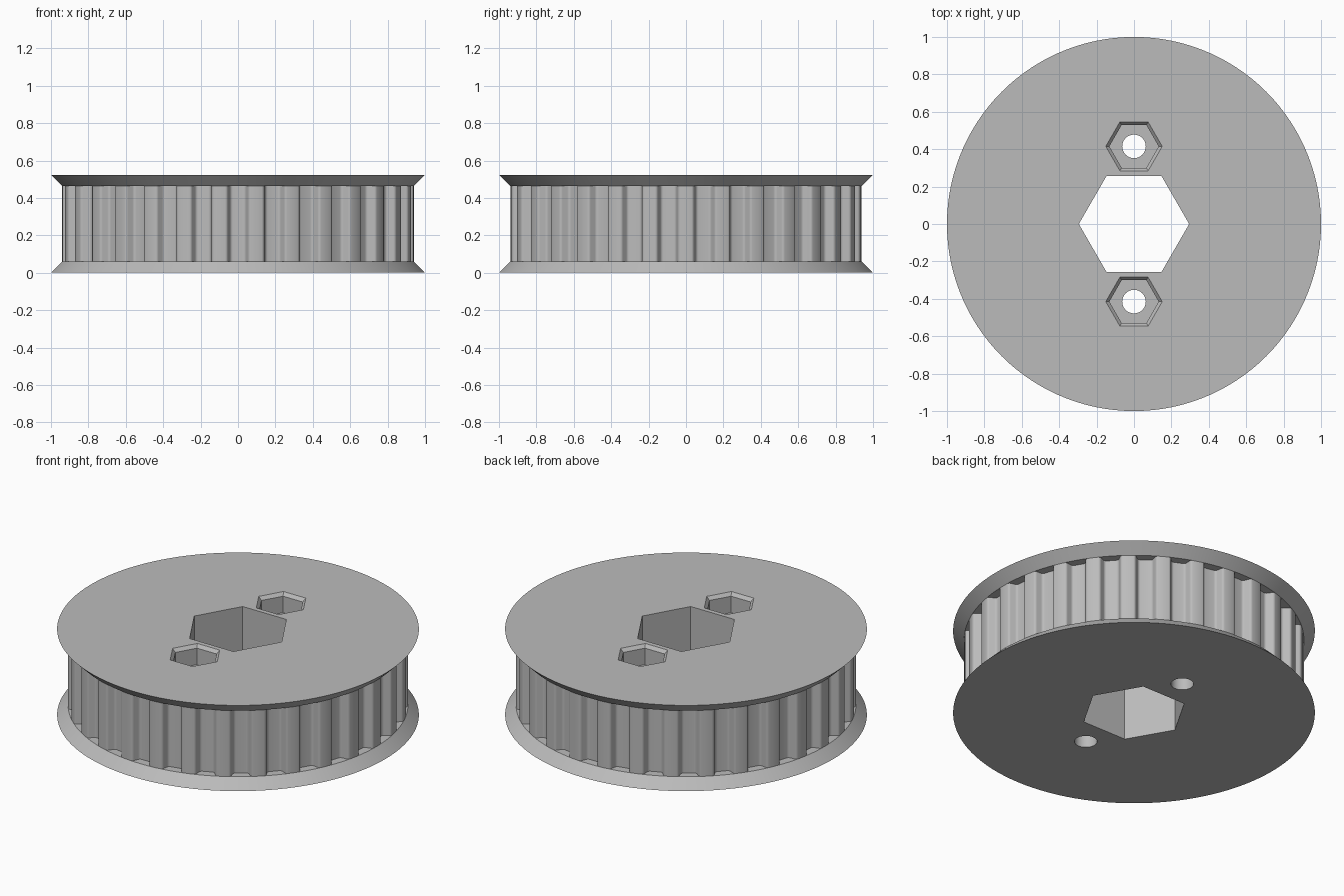
import bpy, bmesh, math
from mathutils import Matrix, Vector

cube = bpy.data.objects.get("Cube")
if cube:
    bpy.data.objects.remove(cube, do_unlink=True)

TEETH, RIM, BELT = 30, 1.0, 0.94
FLANGE, HEIGHT = 0.06, 0.523
TOP = HEIGHT - FLANGE

grey = bpy.data.materials.new("plain_grey")
grey.use_nodes = True
colour = (0.5, 0.5, 0.5, 1)
grey.diffuse_color = colour
grey.node_tree.nodes["Principled BSDF"].inputs["Base Color"].default_value = colour


def make_object(name, bm):
    bmesh.ops.recalc_face_normals(bm, faces=bm.faces)
    mesh = bpy.data.meshes.new(name)
    bm.to_mesh(mesh)
    bm.free()
    mesh.materials.append(grey)
    obj = bpy.data.objects.new(name, mesh)
    bpy.context.collection.objects.link(obj)
    return obj


def loft(bm, rings):
    """Close a stack of matching point rings into a solid."""
    loops = [[bm.verts.new(p) for p in ring] for ring in rings]
    bm.faces.new(loops[0])
    bm.faces.new(loops[-1])
    n = len(loops[0])
    for low, high in zip(loops, loops[1:]):
        for i in range(n):
            j = (i + 1) % n
            bm.faces.new((low[i], low[j], high[j], high[i]))


def ring(radius, z, sides, y=0):
    return [Vector((radius * math.cos(math.tau * i / sides),
                    y + radius * math.sin(math.tau * i / sides), z))
            for i in range(sides)]


# Drum with a flared flange at each end
bm = bmesh.new()
loft(bm, [ring(r, z, TEETH * 4) for r, z in
          ((RIM, 0), (BELT, FLANGE), (BELT, TOP), (RIM, HEIGHT))])
pulley = make_object("toothed_pulley", bm)

# Rounded trapezoid grooves: half profile as (half width, depth)
half = [(0.070, -0.03), (0.070, 0), (0.0645, 0.001), (0.0597, 0.003),
        (0.056, 0.0064), (0.0533, 0.011), (0.0432, 0.037), (0.0405, 0.0415),
        (0.0367, 0.045), (0.032, 0.0472), (0.0267, 0.048)]
profile = half + [(-w, d) for w, d in reversed(half)]
mouth = math.sqrt(BELT ** 2 - half[0][0] ** 2)
bm = bmesh.new()
for k in range(TEETH):
    turn = Matrix.Rotation(math.tau * (k + 0.5) / TEETH, 3, "Z")
    loft(bm, [[turn @ Vector((mouth - d, w, z)) for w, d in profile]
              for z in (FLANGE, TOP)])
grooves = make_object("groove_cutter", bm)

# Hexagonal shaft bore
bm = bmesh.new()
loft(bm, [ring(0.295, z, 6) for z in (-0.1, HEIGHT + 0.1)])
bore = make_object("bore_cutter", bm)
cutters = [grooves, bore]

# Chamfered nut pockets and the bolt holes under them
for side, y in (("back", 0.415), ("front", -0.415)):
    bm = bmesh.new()
    loft(bm, [ring(r, HEIGHT + z, 6, y) for r, z in
              ((0.132, -0.12), (0.132, -0.02), (0.151, 0), (0.17, 0.02))])
    cutters.append(make_object(side + "_nut_cutter", bm))
    bm = bmesh.new()
    loft(bm, [ring(0.063, z, 32, y) for z in (-0.1, HEIGHT - 0.06)])
    cutters.append(make_object(side + "_bolt_cutter", bm))

# Cut everything out of the drum
bpy.context.view_layer.objects.active = pulley
pulley.select_set(True)
for cutter in cutters:
    mod = pulley.modifiers.new(cutter.name, "BOOLEAN")
    mod.operation = "DIFFERENCE"
    mod.solver = "EXACT"
    mod.object = cutter
    bpy.ops.object.modifier_apply(modifier=mod.name)
for cutter in cutters:
    bpy.data.objects.remove(cutter, do_unlink=True)

bpy.ops.object.shade_smooth_by_angle(angle=math.radians(20))
